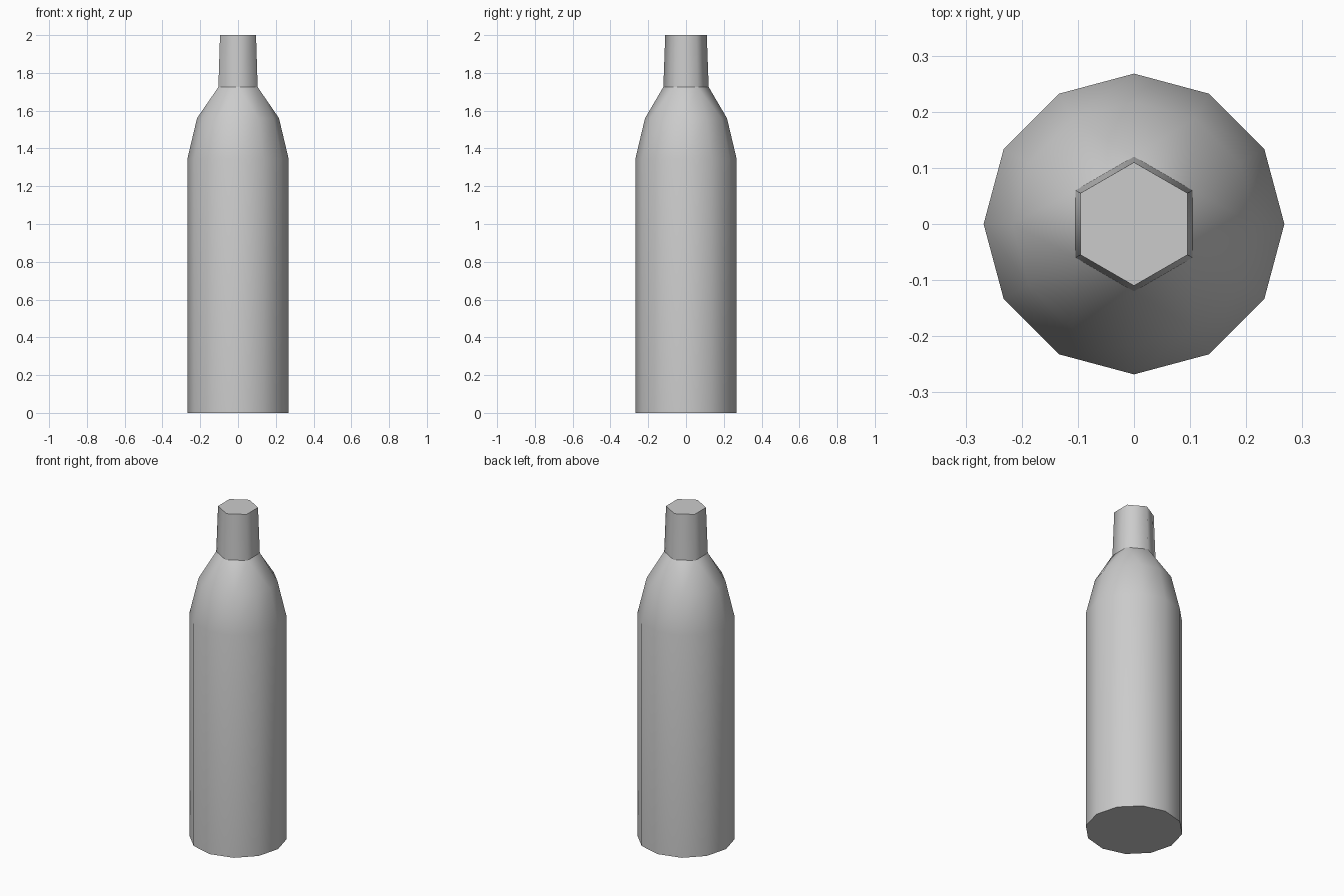
import bpy, bmesh
from math import cos, sin, radians

cube = bpy.data.objects.get("Cube")
if cube:
    bpy.data.objects.remove(cube)

grey = bpy.data.materials.new("plain grey")
grey.use_nodes = True
colour = (0.6, 0.6, 0.6, 1)
grey.diffuse_color = colour
grey.node_tree.nodes["Principled BSDF"].inputs["Base Color"].default_value = colour

bm = bmesh.new()


def ring(sides, radius, z, start=0):
    """Regular ring of vertices, the first at the start angle."""
    angles = [radians(start + 360 * i / sides) for i in range(sides)]
    return [bm.verts.new((radius * cos(a), radius * sin(a), z)) for a in angles]


def skin(low, high):
    """Quads between two rings with the same number of sides."""
    n = len(low)
    for i in range(n):
        j = (i + 1) % n
        bm.faces.new((low[i], low[j], high[j], high[i]))


# Twelve-sided body and lower shoulder
base = ring(12, 0.268, 0)
body_top = ring(12, 0.268, 1.345)
shoulder = ring(12, 0.217, 1.56)
skin(base, body_top)
skin(body_top, shoulder)

# Upper shoulder narrows from twelve sides to a six-sided neck
neck_base = ring(6, 0.12, 1.725, 30)
neck_top = ring(6, 0.11, 2.0, 30)
for k in range(6):
    here, after = neck_base[k], neck_base[(k + 1) % 6]
    a, b, c = (shoulder[(2 * k + i) % 12] for i in range(3))
    bm.faces.new((a, b, here))
    bm.faces.new((b, c, here))
    bm.faces.new((here, c, after))
skin(neck_base, neck_top)

# Smooth walls with flat end caps and a sharp collar
for face in bm.faces:
    face.smooth = True
bm.faces.new(base[::-1])
bm.faces.new(neck_top)
for loop in (base, neck_base, neck_top):
    for i, vert in enumerate(loop):
        bm.edges.get((vert, loop[i - 1])).smooth = False

mesh = bpy.data.meshes.new("bottle")
bm.normal_update()
bm.to_mesh(mesh)
bm.free()
mesh.materials.append(grey)
bottle = bpy.data.objects.new("bottle", mesh)
bpy.context.collection.objects.link(bottle)
